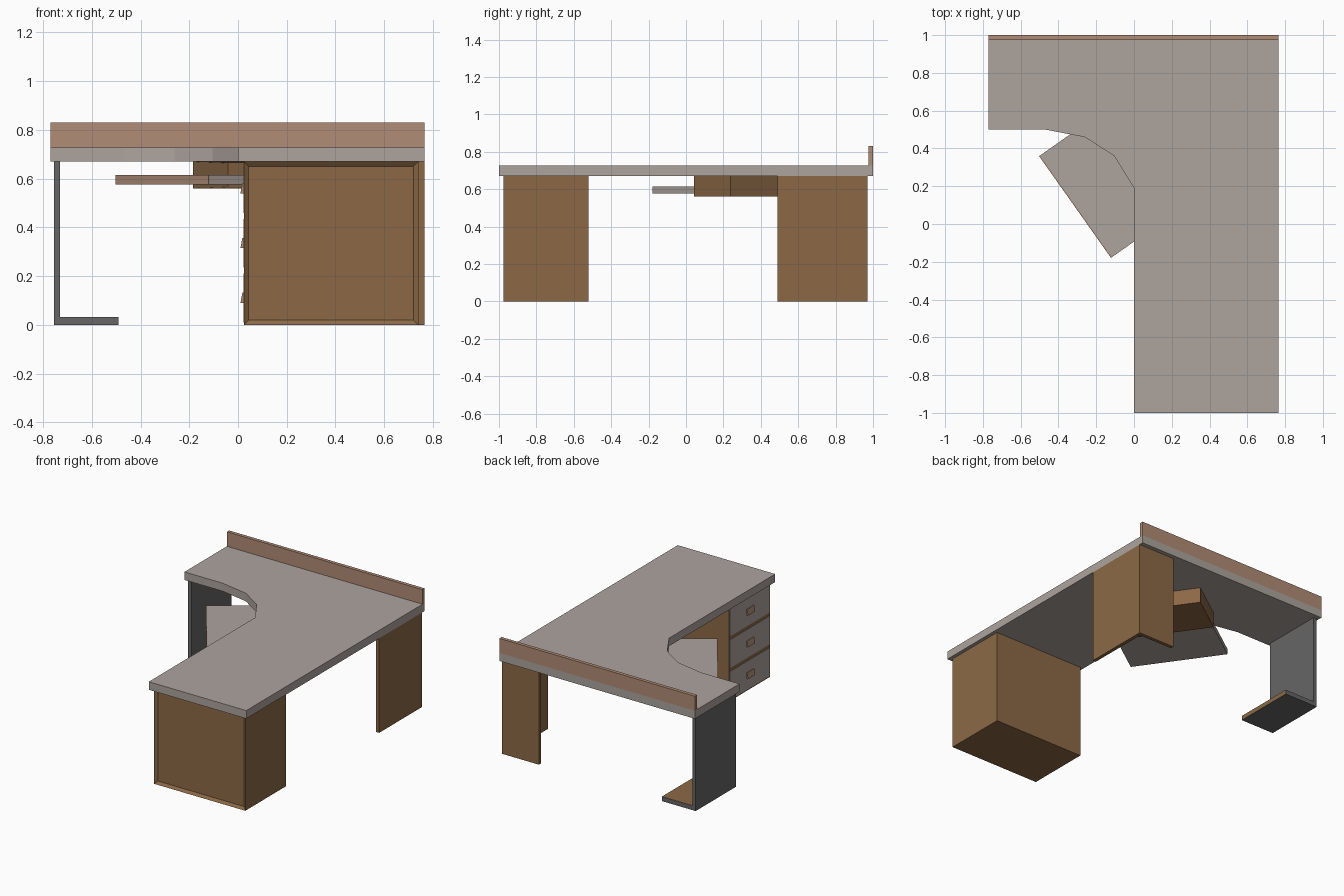
import bpy, bmesh
from math import atan2
from mathutils import Matrix, Vector

cube = bpy.data.objects.get("Cube")
if cube:
    bpy.data.objects.remove(cube, do_unlink=True)


def material(name, srgb):
    color = [(c / 255 / 12.92 if c < 11 else ((c / 255 + 0.055) / 1.055) ** 2.4) for c in srgb] + [1]
    m = bpy.data.materials.new(name)
    m.use_nodes = True
    m.diffuse_color = color
    m.node_tree.nodes["Principled BSDF"].inputs["Base Color"].default_value = color
    return m


LAMINATE = material("warm grey laminate", (174, 164, 158))
WOOD = material("brown wood", (140, 105, 70))
TRIM = material("pinkish brown trim", (176, 140, 117))
METAL = material("dark grey panel", (102, 102, 102))


def finish(bm, name, *mats):
    bmesh.ops.recalc_face_normals(bm, faces=bm.faces)
    mesh = bpy.data.meshes.new(name)
    bm.to_mesh(mesh)
    bm.free()
    for m in mats:
        mesh.materials.append(m)
    ob = bpy.data.objects.new(name, mesh)
    bpy.context.collection.objects.link(ob)
    return ob


def prism(name, outline, z0, z1, mat):
    """Extrude a flat outline upward."""
    bm = bmesh.new()
    face = bm.faces.new([bm.verts.new((x, y, z0)) for x, y in outline])
    top = bmesh.ops.extrude_face_region(bm, geom=[face])["geom"]
    bmesh.ops.translate(bm, vec=(0, 0, z1 - z0),
                        verts=[v for v in top if isinstance(v, bmesh.types.BMVert)])
    return finish(bm, name, mat)


def box(name, lo, hi, mat, recess=None):
    """Box between two corners; recess = (border, depth) sinks the -y face."""
    lo, hi = Vector(lo), Vector(hi)
    bm = bmesh.new()
    bmesh.ops.create_cube(bm, size=1)
    for v in bm.verts:
        v.co = (lo + hi) / 2 + v.co * (hi - lo)
    if recess:
        bm.normal_update()
        front = [f for f in bm.faces if f.normal.y < -0.9]
        bmesh.ops.inset_region(bm, faces=front, thickness=recess[0])
        bmesh.ops.translate(bm, verts=front[0].verts, vec=(0, recess[1], 0))
    return finish(bm, name, mat)


# L-shaped worktop with a curved inner corner, and the rear upstand
prism("worktop", [(-0.77, 0.5), (-0.47, 0.5), (-0.26, 0.46), (-0.105, 0.36), (0, 0.19),
                  (0, -1), (0.765, -1), (0.765, 1), (-0.77, 1)], 0.67, 0.727, LAMINATE)
box("rear_upstand", (-0.77, 0.975, 0.727), (0.765, 1, 0.83), TRIM)

# Drawer pedestal with recessed end panel
box("pedestal", (0.025, -0.975, 0), (0.74, -0.52, 0.67), WOOD, recess=(0.027, 0.015))

# Three drawer fronts with slanted pulls
for i in range(3):
    z = 0.11 + 0.225 * i
    box(f"drawer_front_{i + 1}", (0.022, -0.97, z - 0.1), (0.026, -0.525, z + 0.1), LAMINATE)
    pull = box(f"drawer_pull_{i + 1}", (0.01, -0.79, z - 0.02), (0.024, -0.71, z + 0.022), TRIM)
    for v in pull.data.vertices:
        if v.co.x < 0.015 and v.co.z > z:
            v.co.x += 0.008

# Corner leg made of two upright boards
prism("corner_leg", [(0.765, 0.49), (0.765, 0.97), (0.475, 0.97), (0.475, 0.945),
                     (0.74, 0.945), (0.74, 0.49)], 0, 0.67, WOOD)

# Panel leg and its foot, wood on the upper and inner faces
box("panel_leg", (-0.755, 0.52, 0), (-0.73, 0.97, 0.67), METAL)
foot = box("panel_leg_foot", (-0.73, 0.52, 0), (-0.49, 0.97, 0.032), METAL)
foot.data.materials.append(WOOD)
for p in foot.data.polygons:
    p.material_index = int(p.normal.z > 0.9 or p.normal.x > 0.9)

# Diagonal keyboard housing and its pulled-out tray, built square then turned
turn = Matrix.Rotation(atan2(-0.817, 0.577), 4, "Z")
for part in (
    box("tray_housing", (-0.592, 0.193, 0.56), (0.085, 0.533, 0.67), WOOD, recess=(0.008, 0.17)),
    box("keyboard_tray", (-0.583, -0.197, 0.577), (0.076, 0.36, 0.615), LAMINATE),
    box("tray_front_edge", (-0.583, -0.203, 0.577), (0.076, -0.197, 0.615), TRIM),
):
    part.data.transform(turn)
